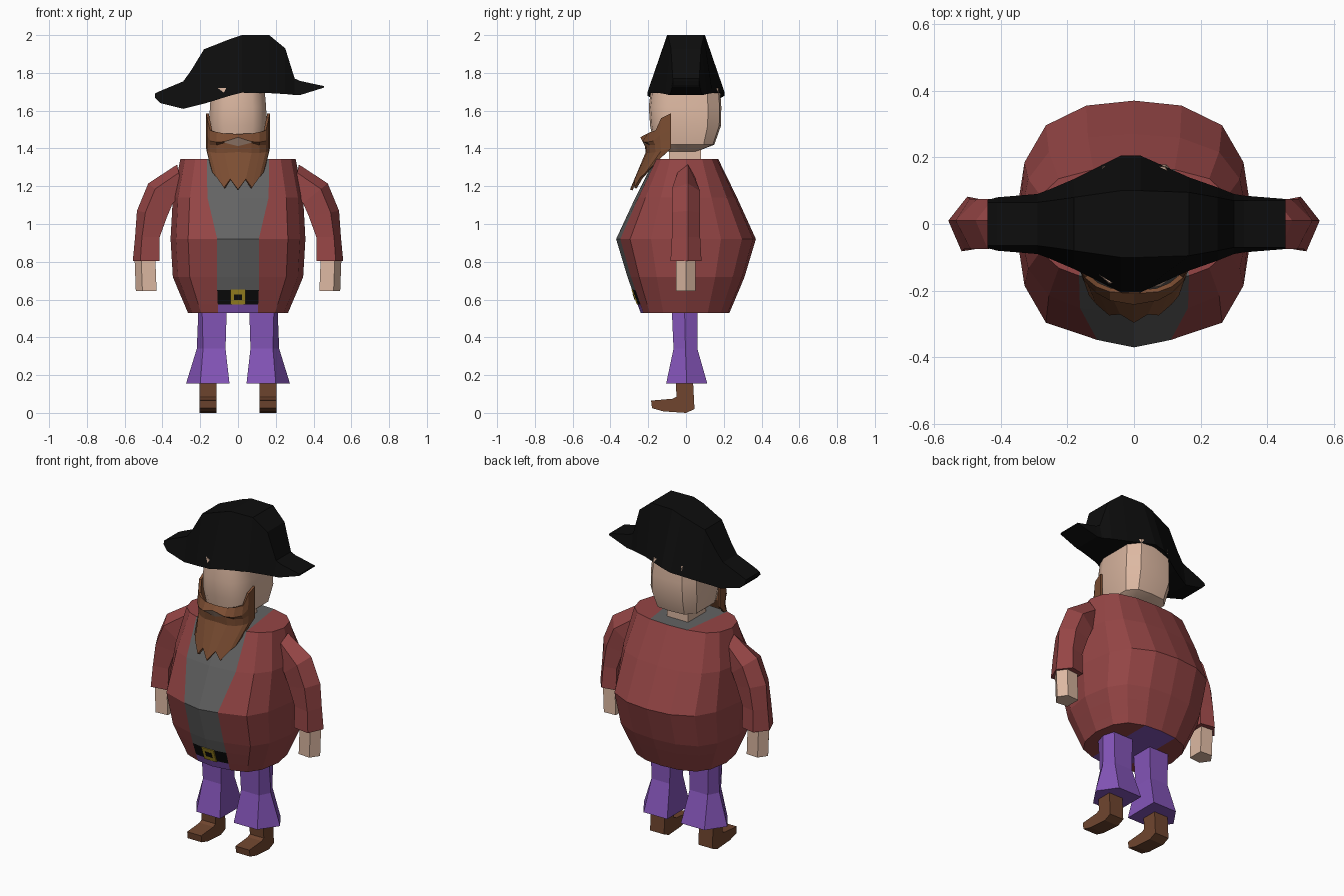
import bpy, bmesh, math

if "Cube" in bpy.data.objects:
    bpy.data.objects.remove(bpy.data.objects["Cube"])

COLORS = {
    "coat_red": (0.30, 0.06, 0.06), "shirt_grey": (0.125, 0.125, 0.125),
    "trouser_purple": (0.23, 0.09, 0.48), "skin": (0.72, 0.48, 0.36),
    "beard_brown": (0.20, 0.075, 0.032), "boot_brown": (0.16, 0.06, 0.028),
    "black": (0.004, 0.004, 0.004), "gold": (0.42, 0.30, 0.02),
}
MATS = {}
for key, rgb in COLORS.items():
    MATS[key] = bpy.data.materials.new(key)
    MATS[key].diffuse_color = (*rgb, 1)


def make(name, verts, faces, mats, index=None):
    """Mesh object from points and faces; index gives a material per face."""
    bm = bmesh.new()
    vs = [bm.verts.new(v) for v in verts]
    for i, f in enumerate(faces):
        face = bm.faces.new([vs[k] for k in f])
        face.material_index = index[i] if index else 0
    bmesh.ops.recalc_face_normals(bm, faces=bm.faces)
    me = bpy.data.meshes.new(name)
    bm.to_mesh(me)
    bm.free()
    ob = bpy.data.objects.new(name, me)
    for m in mats:
        me.materials.append(MATS[m])
    bpy.context.collection.objects.link(ob)
    return ob


def loft(name, rings, mat):
    """Closed skin through rings of equal point count."""
    n = len(rings[0])
    verts = [p for r in rings for p in r]
    faces = [(a * n + i, a * n + (i + 1) % n, (a + 1) * n + (i + 1) % n, (a + 1) * n + i)
             for a in range(len(rings) - 1) for i in range(n)]
    faces += [tuple(range(n)), tuple(range(len(verts) - n, len(verts)))]
    return make(name, verts, faces, [mat])


def mirrored(half):
    """Complete a half ring that runs from the front centre to the back centre."""
    return half + [(-p[0], *p[1:]) for p in reversed(half[1:-1])]


def smooth(ob, angle):
    bpy.ops.object.select_all(action='DESELECT')
    ob.select_set(True)
    bpy.context.view_layer.objects.active = ob
    bpy.ops.object.shade_smooth_by_angle(angle=math.radians(angle))


# Coat and shirt: z, half width, front depth, back depth, shirt half width
LEVELS = [(0.53, .265, .24, .23, .105), (0.575, .284, .257, .249, .107),
          (0.65, .316, .285, .281, .11), (0.72, .345, .31, .31, .11),
          (0.92, .357, .37, .37, .11), (1.14, .345, .268, .27, .162),
          (1.345, .305, .165, .17, .165)]
verts, faces, idx = [], [], []
for z, w, f, b, s in LEVELS:
    verts += mirrored([(0, -f, z), (s, -.94 * f, z), (.74 * w, -.8 * f, z), (.92 * w, -.5 * f, z),
                       (w, 0, z), (.92 * w, .5 * b, z), (.74 * w, .8 * b, z),
                       (.4 * w, .96 * b, z), (0, b, z)])
N = 16
for a in range(len(LEVELS) - 1):
    for i in range(N):
        j = (i + 1) % N
        faces.append((a * N + i, a * N + j, a * N + N + j, a * N + N + i))
        front = i in (0, N - 1)
        # front strip: trousers, belt, then shirt
        idx.append((2 if a == 0 else 3 if a == 1 else 1) if front else 0)
for base, mid in ((0, 2), (N * (len(LEVELS) - 1), 1)):
    for strip, m in (((1, 0, 15, 9, 8, 7), mid), (range(1, 8), 0), (range(9, 16), 0)):
        faces.append(tuple(base + k for k in strip))
        idx.append(m)
make("coat", verts, faces, ["coat_red", "shirt_grey", "trouser_purple", "black"], idx)


# Belt buckle plates lying on the sloping belt
def plate(name, w, z0, z1, out, mat):
    rings = []
    for z in (z0, z1):
        y = -(.24 + (z - .53) * .368) - out
        rings.append([(-w, y, z), (w, y, z), (w, y + .007, z), (-w, y + .007, z)])
    loft(name, rings, mat)


plate("buckle", .04, .573, .652, .004, "gold")
plate("buckle_hole", .02, .598, .628, .007, "black")

# Head and neck
head = []
for z, sx, yf, yb in ((1.385, .62, .13, .06), (1.42, .88, .17, .15), (1.52, 1, .19, .185),
                      (1.62, .98, .197, .187), (1.72, .92, .185, .18)):
    head.append(mirrored([(0, -yf, z), (.08 * sx, -.95 * yf, z), (.125 * sx, -.78 * yf, z),
                          (.152 * sx, -.45 * yf, z), (.152 * sx, .62 * yb, z),
                          (.10 * sx, .95 * yb, z), (0, yb, z)]))
smooth(loft("head", head, "skin"), 35)
loft("neck", [[(-.07, -.09, z), (.07, -.09, z), (.07, .08, z), (-.07, .08, z)]
              for z in (1.30, 1.42)], "skin")

# Beard: sheet wrapped round the jaw, columns run from the centre to the sideburn
COLS = [(0, -.2), (.07, -.195), (.11, -.18), (.142, -.155), (.157, -.13), (.162, -.08)]
ROWS = [(.004, (1.472, 1.475, 1.485, 1.495, 1.56, 1.585)),
        (.035, (1.458, 1.437, 1.435, 1.44, 1.47, 1.50)),
        (.012, (1.415, 1.434, 1.42, 1.42, 1.43, 1.45)),
        (.006, (1.38, 1.375, 1.375, 1.38, 1.385, 1.40))]
rows = [[(x, y - out * (1 - i / 5), z) for i, ((x, y), z) in enumerate(zip(COLS, zs))]
        for out, zs in ROWS]
# ragged tips
rows.append([(0, -.29, 1.18), (.04, -.265, 1.235), (.072, -.268, 1.19),
             (.11, -.235, 1.245), (.13, -.21, 1.27), (.143, -.165, 1.32)])
full = [[(-x, y, z) for x, y, z in reversed(r[1:])] + r for r in rows]
W = len(full[0])
faces, idx = [], []
for a in range(len(full) - 1):
    for i in range(W - 1):
        faces.append((a * W + i, a * W + i + 1, a * W + W + i + 1, a * W + W + i))
        idx.append(1 if a == 1 and i in (4, 5) else 0)   # mouth opening
beard = make("beard", [p for r in full for p in r], faces, ["beard_brown", "skin"], idx)
sol = beard.modifiers.new("thickness", 'SOLIDIFY')
sol.thickness, sol.offset = .014, 0

# Hat: sections along x: x, top z, bottom z, bottom half depth, top half depth
HAT = [(-.44, 1.69, 1.67, .072, .065), (-.41, 1.705, 1.64, .08, .065),
       (-.29, 1.755, 1.61, .09, .065), (-.25, 1.81, 1.62, .105, .07),
       (-.18, 1.925, 1.637, .135, .08), (-.04, 1.98, 1.68, .205, .10),
       (.02, 2.0, 1.695, .205, .10), (.165, 2.0, 1.693, .14, .095),
       (.25, 1.93, 1.688, .11, .08), (.30, 1.77, 1.683, .09, .07),
       (.33, 1.757, 1.683, .085, .07), (.455, 1.73, 1.722, .075, .07)]
loft("hat", [[(x, -b, zb), (x, -t, zt), (x, t, zt), (x, b, zb)] for x, zt, zb, b, t in HAT], "black")

# Paired limbs
ARM = [(.29, 1.16, .322, 1.315, .045), (.345, 1.11, .475, 1.215, .075),
       (.375, 1.04, .535, 1.07, .075), (.415, .93, .545, .93, .075),
       (.415, .805, .557, .805, .082)]
LEG = [(.06, .19, .21, -.075, .06, .54), (.066, .185, .218, -.066, .06, .34),
       (.045, .20, .275, -.105, .113, .155)]
BOOT = [(-.055, .17), (-.05, .085), (-.07, .075), (-.185, .065), (-.18, .025),
        (-.12, .008), (0, 0), (.045, .02), (.037, .17)]
for side, s in (("left", 1), ("right", -1)):
    # sleeve with an outward ridge
    rings = []
    for xi, zi, xo, zo, h in ARM:
        def at(t, y):
            return (s * (xi + (xo - xi) * t), y, zi + (zo - zi) * t)
        rings.append([at(0, -h * .8), at(.72, -h), at(1, .01), at(.6, h), at(0, h * .8)])
    loft(side + "_sleeve", rings, "coat_red")
    # hand
    loft(side + "_hand", [[(s * (.435 + d), -.045, z), (s * (.51 + d), -.052, z),
                           (s * (.545 + d), 0, z), (s * (.51 + d), .05, z), (s * (.435 + d), .045, z)]
                          for d, z in ((.003, .83), (-.004, .645))], "skin")
    # flared trouser leg
    loft(side + "_trouser_leg", [[(s * a, f, z), (s * m, f, z), (s * o, (f + b) / 2, z),
                                  (s * m, b, z), (s * a, b, z)]
                                 for a, m, o, f, b, z in LEG], "trouser_purple")
    # boot
    loft(side + "_boot", [[(s * x, y, z) for y, z in BOOT] for x in (.113, .205)], "boot_brown")

for m in bpy.data.materials:
    if m.users and not m.is_grease_pencil:
        m.use_nodes = True
        m.node_tree.nodes["Principled BSDF"].inputs["Base Color"].default_value = m.diffuse_color
